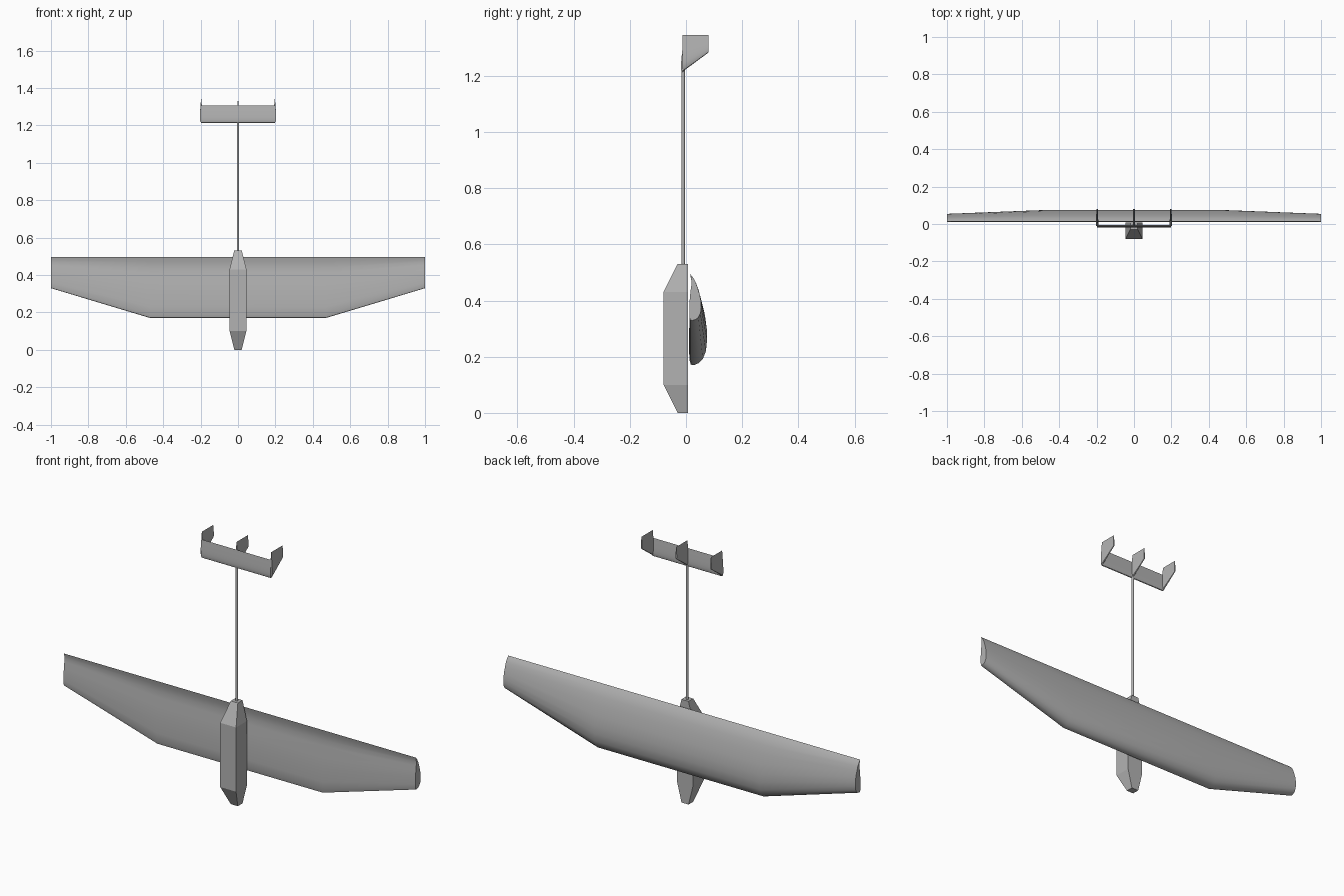
import bpy
import bmesh
import math
from mathutils import Vector

if "Cube" in bpy.data.objects:
    bpy.data.objects.remove(bpy.data.objects["Cube"], do_unlink=True)

grey = bpy.data.materials.new("plain grey")
colour = (0.45, 0.45, 0.45, 1)
grey.diffuse_color = colour
grey.use_nodes = True
grey.node_tree.nodes["Principled BSDF"].inputs["Base Color"].default_value = colour


def loft(name, rings, smooth=True):
    """Skin a row of matching closed rings and cap both ends."""
    bm = bmesh.new()
    rows = [[bm.verts.new(Vector(p)) for p in ring] for ring in rings]
    count = len(rows[0])
    for a, b in zip(rows, rows[1:]):
        for i in range(count):
            j = (i + 1) % count
            bm.faces.new((a[i], a[j], b[j], b[i]))
    bm.faces.new(rows[0][::-1])
    bm.faces.new(rows[-1])
    bmesh.ops.recalc_face_normals(bm, faces=bm.faces)
    mesh = bpy.data.meshes.new(name)
    bm.to_mesh(mesh)
    bm.free()
    obj = bpy.data.objects.new(name, mesh)
    bpy.context.collection.objects.link(obj)
    mesh.materials.append(grey)
    if smooth:
        bpy.ops.object.select_all(action="DESELECT")
        obj.select_set(True)
        bpy.context.view_layer.objects.active = obj
        bpy.ops.object.shade_smooth_by_angle(angle=math.radians(35))
    return obj


def foil(steps=10):
    """Symmetric section: (chord fraction from the nose, offset from -1 to 1)."""
    def half(t):
        return 2.6 * (math.sqrt(t) - t) * (1.5 - 0.5 * t) / 0.9
    ts = [(1 - math.cos(math.pi * i / steps)) / 2 for i in range(steps + 1)]
    upper = [(t, half(t) / 1) for t in ts]
    lower = [(t, -w) for t, w in upper[-2:0:-1]]
    peak = max(w for t, w in upper)
    return [(t, w / peak) for t, w in upper + lower]


# Fuselage pod: box section with tapered ends
def pod_ring(z, half, front, back=0.008):
    return [(-half, front, z), (half, front, z), (half, back, z), (-half, back, z)]


loft("fuselage", [pod_ring(0, 0.02, -0.03), pod_ring(0.1, 0.045, -0.08),
                  pod_ring(0.43, 0.045, -0.08), pod_ring(0.53, 0.02, -0.03)], smooth=False)

# Wing: cambered section with a hollow underside, tapered outer panels
TRAIL_Y, TRAIL_Z = 0.014, 0.495
wing_section = [(0.014, 0.495), (0.030, 0.472), (0.044, 0.44), (0.055, 0.40), (0.067, 0.35),
                (0.074, 0.30), (0.075, 0.26), (0.071, 0.22), (0.060, 0.192), (0.045, 0.177),
                (0.028, 0.170), (0.017, 0.172), (0.012, 0.19), (0.011, 0.23), (0.012, 0.30),
                (0.016, 0.36), (0.021, 0.41), (0.023, 0.44), (0.020, 0.47)]


def wing_ring(x, chord, thick):
    return [(x, TRAIL_Y + (y - TRAIL_Y) * thick, TRAIL_Z + (z - TRAIL_Z) * chord)
            for y, z in wing_section]


tip, root = (0.51, 0.66), (1, 1)
loft("wing", [wing_ring(-1, *tip), wing_ring(-0.47, *root),
              wing_ring(0.47, *root), wing_ring(1, *tip)])

# Tail boom
bpy.ops.mesh.primitive_cylinder_add(vertices=16, radius=0.006, depth=0.73,
                                    location=(0, -0.01, 0.885))
boom = bpy.context.object
boom.name = "tail_boom"
boom.data.materials.append(grey)
bpy.ops.object.shade_smooth_by_angle(angle=math.radians(35))

# Tailplane
loft("tailplane", [[(x, -0.012 + 0.006 * w, 1.212 + 0.093 * t) for t, w in foil()]
                   for x in (-0.197, 0.197)])

# Three swept fins
def fin_ring(x, y, nose, thick, trail=1.345):
    return [(x + thick * w, y, nose + (trail - nose) * t) for t, w in foil()]


for name, x in (("right_fin", -0.197), ("middle_fin", 0), ("left_fin", 0.197)):
    loft(name, [fin_ring(x, -0.012, 1.215, 0.007), fin_ring(x, 0.08, 1.283, 0.004)])
